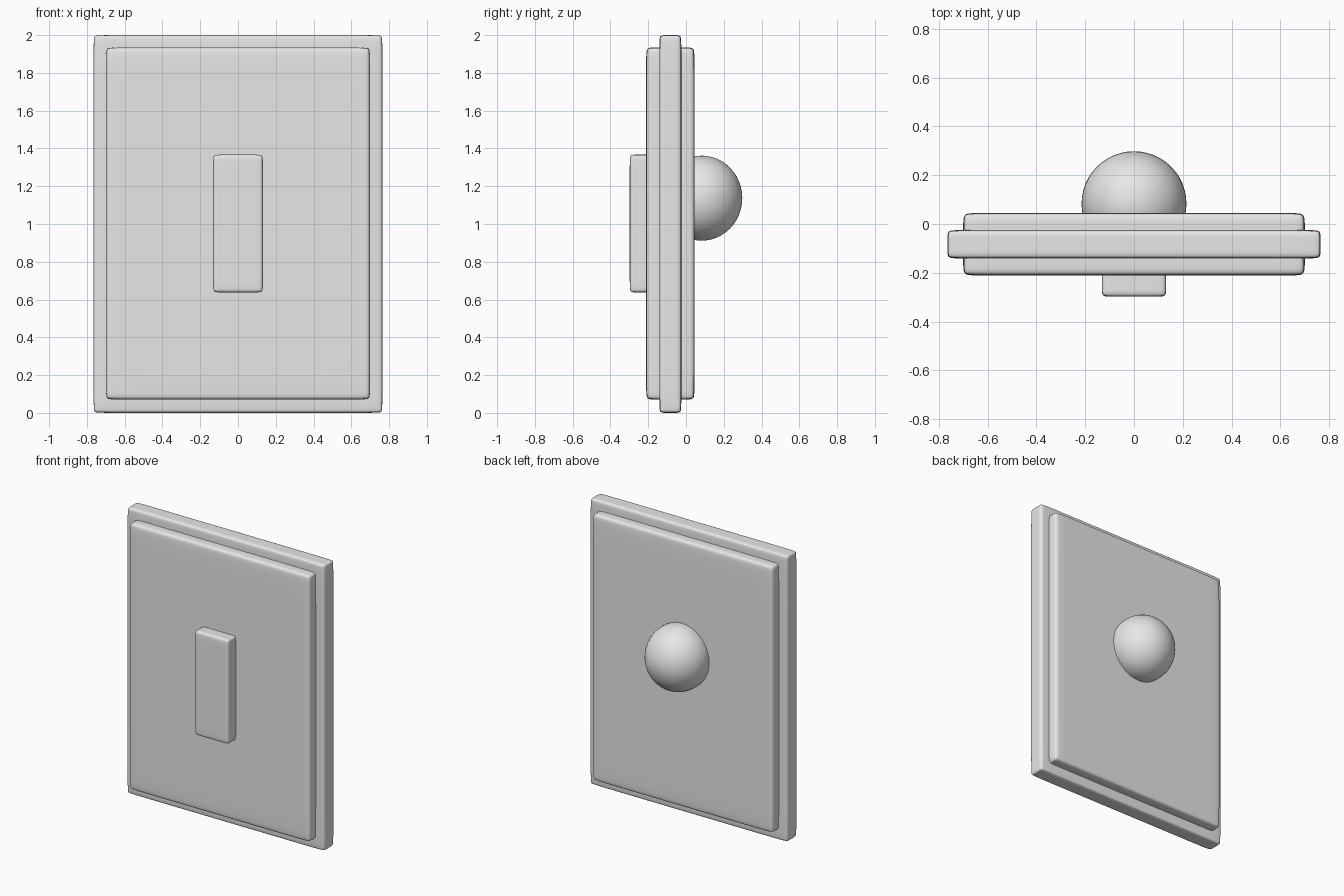
import bpy
import bmesh
from mathutils import Vector

if "Cube" in bpy.data.objects:
    bpy.data.objects.remove(bpy.data.objects["Cube"], do_unlink=True)

grey = bpy.data.materials.new("light grey")
grey.use_nodes = True
grey.diffuse_color = (0.8, 0.8, 0.8, 1)
grey.node_tree.nodes["Principled BSDF"].inputs["Base Color"].default_value = (0.8, 0.8, 0.8, 1)


def add_object(name, bm):
    for face in bm.faces:
        face.smooth = True
    mesh = bpy.data.meshes.new(name)
    bm.to_mesh(mesh)
    bm.free()
    mesh.materials.append(grey)
    obj = bpy.data.objects.new(name, mesh)
    bpy.context.collection.objects.link(obj)
    return obj


def soft_box(name, low, high, loop):
    """Box with support loops near its edges, softened by subdivision."""
    low, high = Vector(low), Vector(high)
    bm = bmesh.new()
    bmesh.ops.create_cube(bm, size=1)
    for v in bm.verts:
        v.co = Vector([low[i] if v.co[i] < 0 else high[i] for i in range(3)])
    for axis in range(3):
        normal = Vector([float(i == axis) for i in range(3)])
        for point in (low + normal * loop, high - normal * loop):
            geom = bm.verts[:] + bm.edges[:] + bm.faces[:]
            bmesh.ops.bisect_plane(bm, geom=geom, plane_co=point, plane_no=normal)
    obj = add_object(name, bm)
    subsurf = obj.modifiers.new("soften", 'SUBSURF')
    subsurf.levels = subsurf.render_levels = 3
    return obj


# Outer rim, thicker inner panel and front plate
soft_box("frame", (-0.765, -0.142, 0), (0.765, -0.024, 2), 0.04)
soft_box("panel", (-0.7, -0.212, 0.07), (0.7, 0.046, 1.935), 0.05)
soft_box("front_plate", (-0.132, -0.298, 0.638), (0.132, -0.19, 1.367), 0.035)

# Round knob sunk into the back
bm = bmesh.new()
bmesh.ops.create_uvsphere(bm, u_segments=48, v_segments=24, radius=1)
bmesh.ops.scale(bm, vec=(0.215, 0.215, 0.225), verts=bm.verts)
bmesh.ops.translate(bm, vec=(0, 0.083, 1.137), verts=bm.verts)
add_object("back_knob", bm)
